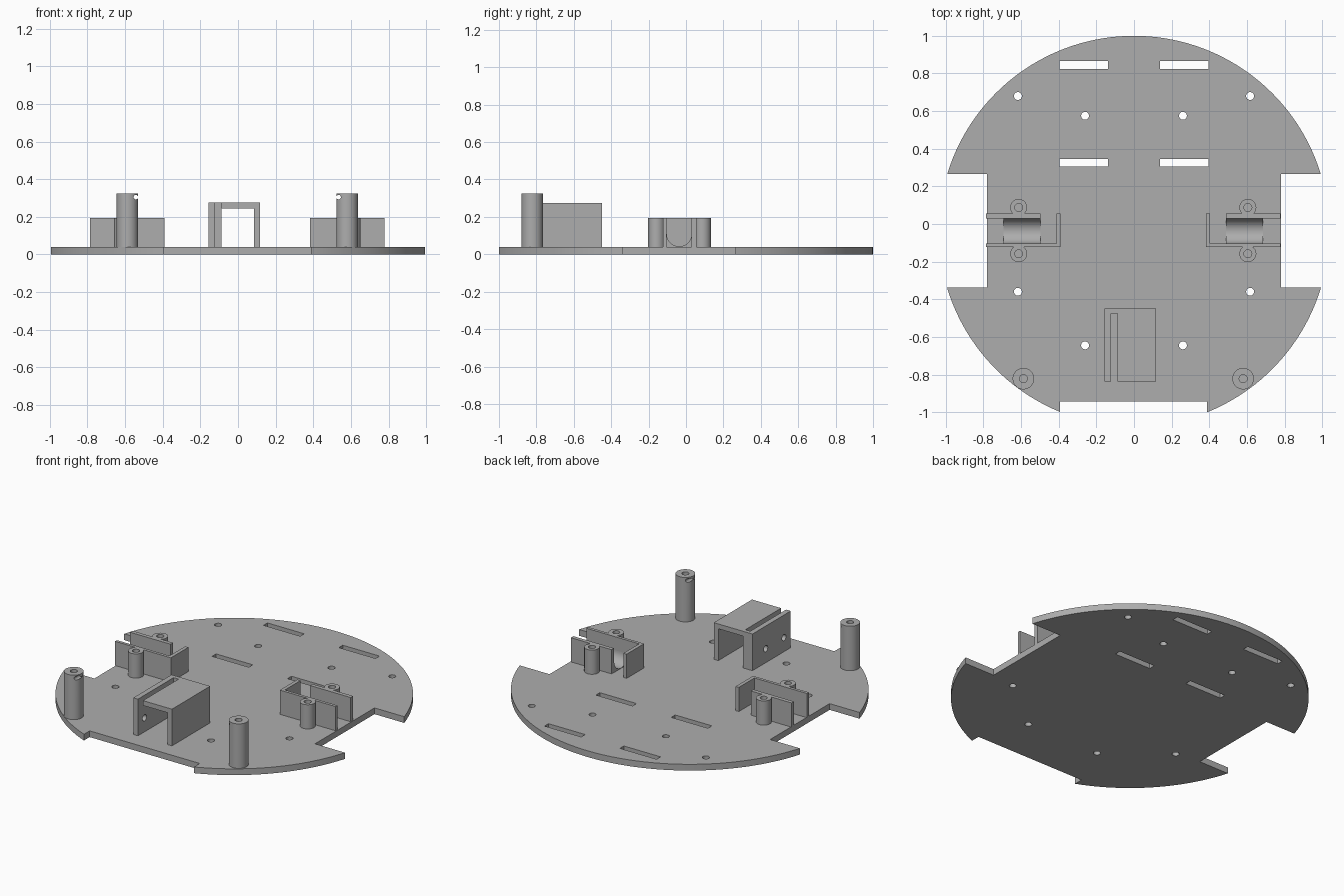
import bpy, bmesh
from math import cos, sin, pi, radians
from mathutils import Matrix, Vector

cube = bpy.data.objects.get("Cube")
if cube:
    bpy.data.objects.remove(cube, do_unlink=True)

grey = bpy.data.materials.new("matte_grey")
grey.use_nodes = True
grey.diffuse_color = (0.42, 0.42, 0.42, 1)
grey.node_tree.nodes["Principled BSDF"].inputs["Base Color"].default_value = grey.diffuse_color

THICK = 0.04            # plate thickness
MID = -0.004            # symmetry line of the mounted parts


def add_box(bm, x, y, z):
    size = Vector((x[1] - x[0], y[1] - y[0], z[1] - z[0]))
    centre = Vector((sum(x), sum(y), sum(z))) / 2
    bmesh.ops.create_cube(bm, size=1, matrix=Matrix.Translation(centre) @ Matrix.Diagonal(size).to_4x4())


def add_rod(bm, centre, radius, length, axis="Z", segments=32):
    turn = {"X": Matrix.Rotation(pi / 2, 4, "Y"), "Y": Matrix.Rotation(pi / 2, 4, "X"), "Z": Matrix()}[axis]
    bmesh.ops.create_cone(bm, cap_ends=True, segments=segments, radius1=radius, radius2=radius,
                          depth=length, matrix=Matrix.Translation(centre) @ turn)


def finish(bm, name):
    bmesh.ops.recalc_face_normals(bm, faces=bm.faces)
    mesh = bpy.data.meshes.new(name)
    bm.to_mesh(mesh)
    bm.free()
    mesh.materials.append(grey)
    obj = bpy.data.objects.new(name, mesh)
    bpy.context.collection.objects.link(obj)
    return obj


def select(obj):
    bpy.ops.object.select_all(action="DESELECT")
    obj.select_set(True)
    bpy.context.view_layer.objects.active = obj


def cut(obj, bm):
    cutter = finish(bm, "cutter")
    cutter.hide_render = True
    select(obj)
    mod = obj.modifiers.new("cut", "BOOLEAN")
    mod.operation, mod.solver, mod.object = "DIFFERENCE", "EXACT", cutter
    bpy.ops.object.modifier_apply(modifier=mod.name)
    bpy.data.objects.remove(cutter, do_unlink=True)


def smooth(obj):
    select(obj)
    bpy.ops.object.shade_smooth_by_angle(angle=radians(30))


# Round base plate with wheel notches, front cut, slots and screw holes
bm = bmesh.new()
add_rod(bm, (0, -0.038, THICK / 2), 1.038, THICK, segments=160)
plate = finish(bm, "base_plate")
through = (-0.1, 0.2)
bm = bmesh.new()
add_box(bm, (-0.392, 0.388), (-1.3, -0.942), through)
for s in (-1, 1):
    add_box(bm, sorted((s * 0.782, s * 1.3)), (-0.337, 0.265), through)
    for y in (0.325, 0.845):
        add_box(bm, sorted((s * 0.137, s * 0.397)), (y - 0.02, y + 0.02), through)
    for x, y in ((0.617, 0.68), (0.617, -0.36), (0.26, 0.575), (0.26, -0.645)):
        add_rod(bm, (s * x, y, 0), 0.021, 0.4)
cut(plate, bm)
smooth(plate)

# Motor brackets, cradles, screw bosses and corner posts on each side
for s, side in ((1, "left"), (-1, "right")):
    def span(a, b):
        return sorted((MID + s * a, MID + s * b))

    z = (THICK, 0.195)
    bm = bmesh.new()
    add_box(bm, span(0.494, 0.782), (0.03, 0.055), z)
    add_box(bm, span(0.386, 0.782), (-0.122, -0.103), z)
    add_box(bm, span(0.386, 0.409), (-0.122, 0.055), z)
    finish(bm, side + "_motor_bracket")

    # Curved saddle under the motor
    arc = [(-0.0365 + 0.0665 * cos(a), 0.109 + 0.0665 * sin(a))
           for a in (pi + pi * i / 24 for i in range(25))]
    profile = [(0.03, THICK), (-0.103, THICK)] + arc
    x0, x1 = span(0.492, 0.69)
    bm = bmesh.new()
    face = bm.faces.new([bm.verts.new((x0, y, h)) for y, h in profile])
    new = bmesh.ops.extrude_face_region(bm, geom=[face])["geom"]
    bmesh.ops.translate(bm, vec=(x1 - x0, 0, 0), verts=[v for v in new if isinstance(v, bmesh.types.BMVert)])
    smooth(finish(bm, side + "_motor_cradle"))

    for y, place in ((0.088, "rear"), (-0.158, "front")):
        centre = (MID + s * 0.609, y, (THICK + 0.195) / 2)
        bm = bmesh.new()
        add_rod(bm, centre, 0.045, 0.195 - THICK)
        boss = finish(bm, f"{side}_{place}_screw_boss")
        bm = bmesh.new()
        add_rod(bm, centre, 0.021, 0.4)
        cut(boss, bm)
        smooth(boss)

    # Tall post with a screw hole and a small groove on its inner side
    x = MID + s * 0.584
    bm = bmesh.new()
    add_rod(bm, (x, -0.822, (THICK + 0.325) / 2), 0.057, 0.325 - THICK, segments=48)
    post = finish(bm, side + "_corner_post")
    bm = bmesh.new()
    add_rod(bm, (x, -0.822, 0.2), 0.021, 0.5)
    cut(post, bm)
    bm = bmesh.new()
    add_rod(bm, (x - s * 0.045, -0.822, 0.305), 0.012, 0.3, "Y", 24)
    cut(post, bm)
    smooth(post)

# Open tunnel housing, slotted beside its drilled wall
bm = bmesh.new()
add_box(bm, (-0.156, 0.118), (-0.837, -0.45), (THICK, 0.275))
housing = finish(bm, "tunnel_housing")
bm = bmesh.new()
add_box(bm, (-0.089, 0.086), (-1, -0.3), (0, 0.244))
cut(housing, bm)
bm = bmesh.new()
add_box(bm, (-0.123, -0.088), (-1, -0.476), (0, 0.4))
cut(housing, bm)
bm = bmesh.new()
for y in (-0.585, -0.77):
    add_rod(bm, (-0.14, y, 0.13), 0.02, 0.07, "X")
cut(housing, bm)
smooth(housing)
